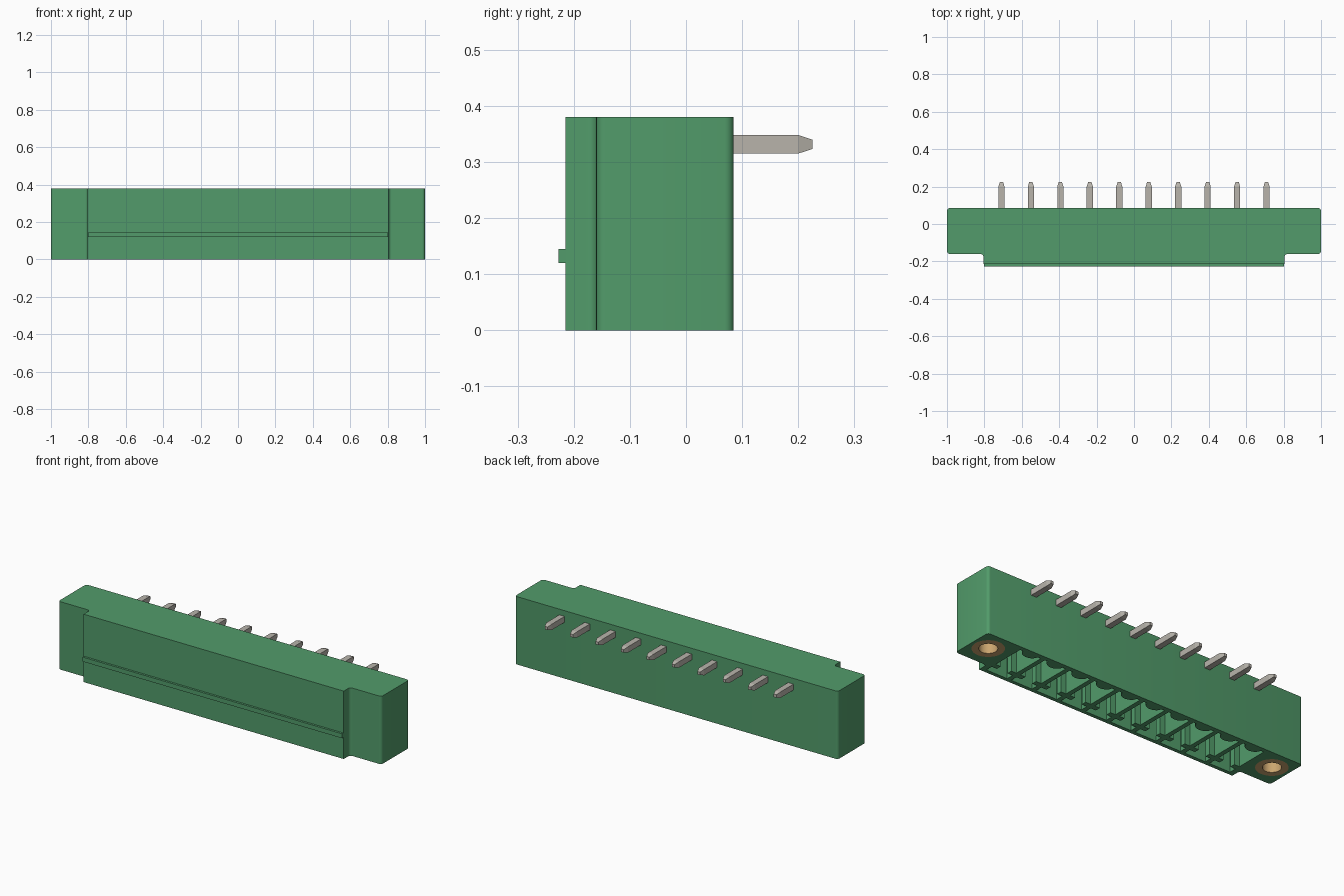
import bpy, bmesh, math
from mathutils import Matrix

cube = bpy.data.objects.get("Cube")
if cube:
    bpy.data.objects.remove(cube, do_unlink=True)


def material(name, rgb):
    m = bpy.data.materials.new(name)
    m.use_nodes = True
    m.diffuse_color = (*rgb, 1)
    node = next(n for n in m.node_tree.nodes if n.type == 'BSDF_PRINCIPLED')
    node.inputs["Base Color"].default_value = (*rgb, 1)
    return m


GREEN = material("green_plastic", (0.084, 0.33, 0.145))
TIN = material("tin_metal", (0.48, 0.455, 0.41))
BRASS = material("brass", (0.60, 0.38, 0.16))

POLES, PITCH, HEIGHT = 10, 0.1575, 0.38
POLE_X = [(i - (POLES - 1) / 2) * PITCH for i in range(POLES)]
SCREW_X, SCREW_Y, SCREW_R, SCREW_DEPTH = 0.902, -0.03, 0.082, 0.25
SEGMENTS = 32


def prism(bm, outline, z0, z1):
    """Extrude a closed xy outline between two heights."""
    face = bm.faces.new([bm.verts.new((x, y, z0)) for x, y in outline])
    top = bmesh.ops.extrude_face_region(bm, geom=[face])["geom"]
    verts = [v for v in top if isinstance(v, bmesh.types.BMVert)]
    bmesh.ops.translate(bm, verts=verts, vec=(0, 0, z1 - z0))


def box(bm, x0, x1, y0, y1, z0, z1):
    prism(bm, [(x0, y0), (x1, y0), (x1, y1), (x0, y1)], z0, z1)


def finish(bm, name, mat, smooth=False):
    bmesh.ops.recalc_face_normals(bm, faces=bm.faces[:])
    mesh = bpy.data.meshes.new(name)
    bm.to_mesh(mesh)
    bm.free()
    mesh.materials.append(mat)
    ob = bpy.data.objects.new(name, mesh)
    bpy.context.collection.objects.link(ob)
    if smooth:
        shade(ob)
    return ob


def shade(ob):
    bpy.ops.object.select_all(action='DESELECT')
    ob.select_set(True)
    bpy.context.view_layer.objects.active = ob
    bpy.ops.object.shade_smooth_by_angle(angle=math.radians(35))


# Housing: stepped plan with rounded end corners
half = [(0.805, -0.215), (0.805, -0.16), (1.0, -0.16), (1.0, 0.085)]
bm = bmesh.new()
prism(bm, half + [(-x, y) for x, y in reversed(half)], 0, HEIGHT)
corners = [e for e in bm.edges
           if abs(e.verts[0].co.z - e.verts[1].co.z) > 0.1 and e.verts[0].co.y > -0.2]
bmesh.ops.bevel(bm, geom=corners, offset=0.016, segments=5, profile=0.5, affect='EDGES')
housing = finish(bm, "housing", GREEN)

# Pole cavities: side notches near the front, a rounded bulge at the back
bm = bmesh.new()
w, notch = 0.066, 0.032
side = [(w, -0.195), (w, -0.155), (w - notch, -0.155), (w - notch, -0.125),
        (w, -0.125), (w, 0.06)]
bulge = [(0.046 * math.cos(a), 0.06 - 0.036 * math.sin(a))
         for a in (math.pi * i / 10 for i in range(11))]
cell = side + bulge + [(-x, y) for x, y in reversed(side)]
for px in POLE_X:
    prism(bm, [(px + x, y) for x, y in cell], -0.05, 0.28)

# Round pockets for the threaded inserts
for s in (-1, 1):
    ring = [2 * math.pi * i / SEGMENTS for i in range(SEGMENTS)]
    prism(bm, [(s * SCREW_X + SCREW_R * math.cos(a), SCREW_Y + SCREW_R * math.sin(a))
               for a in ring], -0.05, SCREW_DEPTH)
cutter = finish(bm, "cavity_cutter", GREEN)
cutter.hide_render = True

mod = housing.modifiers.new("cavities", 'BOOLEAN')
mod.operation = 'DIFFERENCE'
mod.solver = 'EXACT'
mod.object = cutter
bpy.context.view_layer.update()
graph = bpy.context.evaluated_depsgraph_get()
cut_mesh = bpy.data.meshes.new_from_object(housing.evaluated_get(graph))
housing.modifiers.clear()
housing.data = cut_mesh
cut_mesh.materials.clear()
cut_mesh.materials.append(GREEN)
for p in cut_mesh.polygons:
    p.material_index = 0
bpy.data.objects.remove(cutter, do_unlink=True)
shade(housing)

# Latching ridge along the front
bm = bmesh.new()
box(bm, -0.803, 0.803, -0.227, -0.213, 0.12, 0.145)
finish(bm, "latch_ridge", GREEN)

# Angled contact pins: solder leg with tapered tip, mating leg in the cavity
PIN, PIN_Z = 0.0165, 0.3315
for i, px in enumerate(POLE_X):
    bm = bmesh.new()
    box(bm, px - PIN, px + PIN, -0.077, 0.2, PIN_Z - PIN, PIN_Z + PIN)
    bm.faces.ensure_lookup_table()
    end = max(bm.faces, key=lambda f: f.calc_center_median().y)
    tip = bmesh.ops.extrude_face_region(bm, geom=[end])["geom"]
    verts = [v for v in tip if isinstance(v, bmesh.types.BMVert)]
    bmesh.ops.delete(bm, geom=[end], context='FACES_ONLY')
    bmesh.ops.translate(bm, verts=verts, vec=(0, 0.025, 0))
    bmesh.ops.scale(bm, verts=verts, vec=(0.5, 1, 0.5),
                    space=Matrix.Translation((-px, 0, -PIN_Z)))
    box(bm, px - PIN, px + PIN, -0.077, -0.044, 0.1, PIN_Z - PIN)
    finish(bm, f"contact_pin_{i + 1}", TIN)

# Threaded inserts: blind brass bushings
for s, label in ((1, "left"), (-1, "right")):
    bm = bmesh.new()
    profile = [(SCREW_R, SCREW_DEPTH), (SCREW_R, 0), (0.047, 0), (0.047, 0.24), (0, 0.24)]
    pts = [bm.verts.new((r, 0, z)) for r, z in profile]
    edges = [bm.edges.new(pair) for pair in zip(pts, pts[1:])]
    bmesh.ops.spin(bm, geom=pts + edges, cent=(0, 0, 0), axis=(0, 0, 1),
                   angle=2 * math.pi, steps=SEGMENTS)
    bmesh.ops.remove_doubles(bm, verts=bm.verts[:], dist=0.0005)
    bmesh.ops.holes_fill(bm, edges=[e for e in bm.edges if e.is_boundary], sides=0)
    bmesh.ops.translate(bm, verts=bm.verts[:], vec=(s * SCREW_X, SCREW_Y, 0))
    finish(bm, f"{label}_threaded_insert", BRASS, smooth=True)
